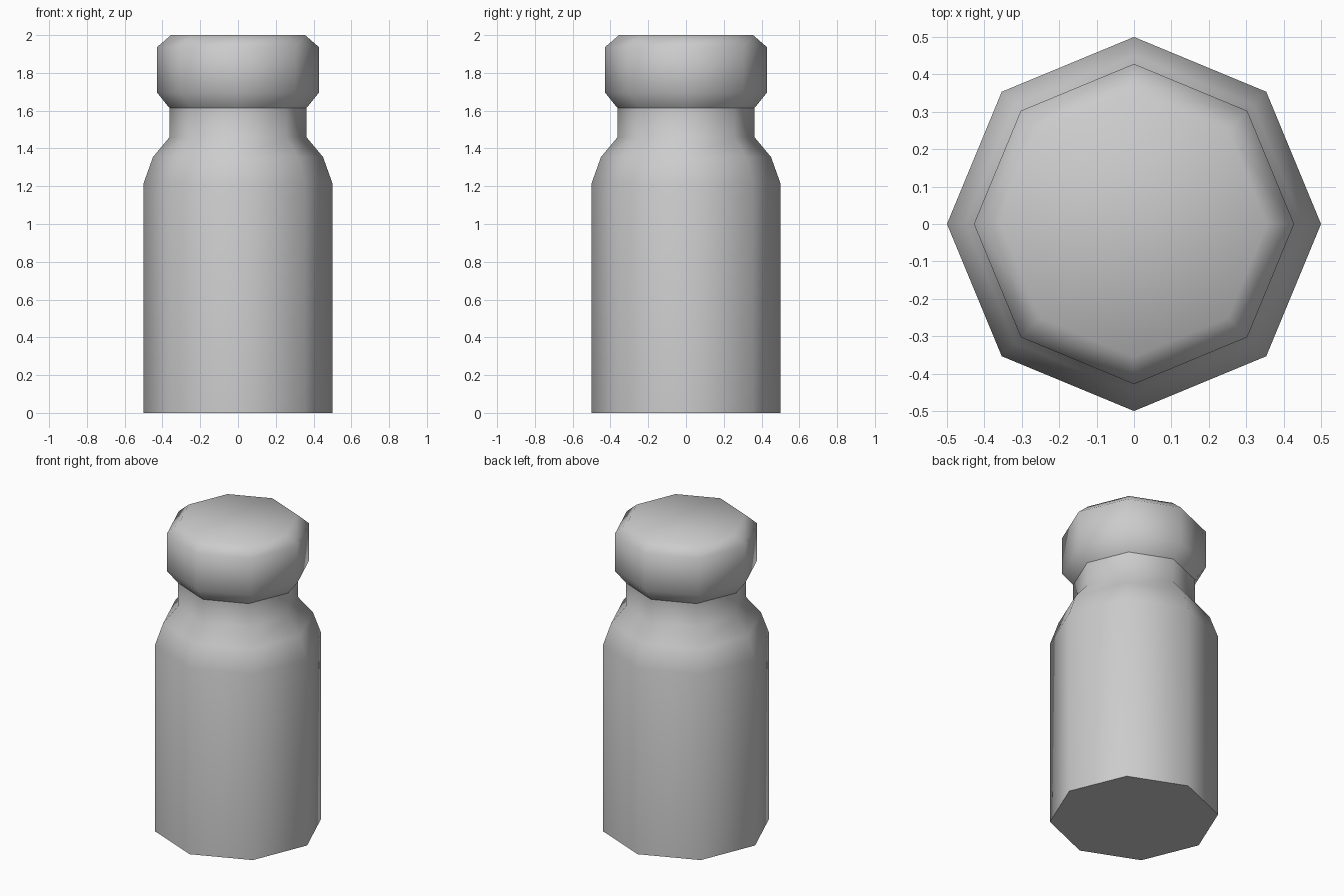
import bpy
import bmesh
import math

SIDES = 8

cube = bpy.data.objects.get("Cube")
if cube:
    bpy.data.objects.remove(cube, do_unlink=True)

# Single plain grey material
grey = bpy.data.materials.new("plain_grey")
grey.use_nodes = True
colour = (0.6, 0.6, 0.6, 1.0)
grey.diffuse_color = colour
grey.node_tree.nodes["Principled BSDF"].inputs["Base Color"].default_value = colour


def lathe(name, profile, close_bottom=False, close_top=False):
    """Turn a (radius, height) profile into a smooth eight-sided shell."""
    bm = bmesh.new()
    rings = []
    for radius, height in profile:
        angles = [math.tau * i / SIDES for i in range(SIDES)]
        rings.append([bm.verts.new((radius * math.cos(a), radius * math.sin(a), height))
                      for a in angles])
    for low, high in zip(rings, rings[1:]):
        for i in range(SIDES):
            j = (i + 1) % SIDES
            bm.faces.new((low[i], low[j], high[j], high[i]))
    if close_bottom:
        bm.faces.new(rings[0][::-1])
    if close_top:
        bm.faces.new(rings[-1])
    mesh = bpy.data.meshes.new(name)
    bm.to_mesh(mesh)
    bm.free()
    mesh.materials.append(grey)
    obj = bpy.data.objects.new(name, mesh)
    bpy.context.collection.objects.link(obj)
    bpy.ops.object.select_all(action="DESELECT")
    obj.select_set(True)
    bpy.context.view_layer.objects.active = obj
    bpy.ops.object.shade_smooth_by_angle(angle=math.radians(60))
    return obj


# Bottle body with sloped shoulder and neck
lathe("bottle_body",
      [(0.5, 0), (0.5, 1.215), (0.45, 1.355), (0.362, 1.46), (0.362, 1.613)],
      close_bottom=True)

# Chamfered cap resting on the neck
lathe("bottle_cap",
      [(0.362, 1.613), (0.428, 1.695), (0.428, 1.937), (0.355, 2.0)],
      close_top=True)
